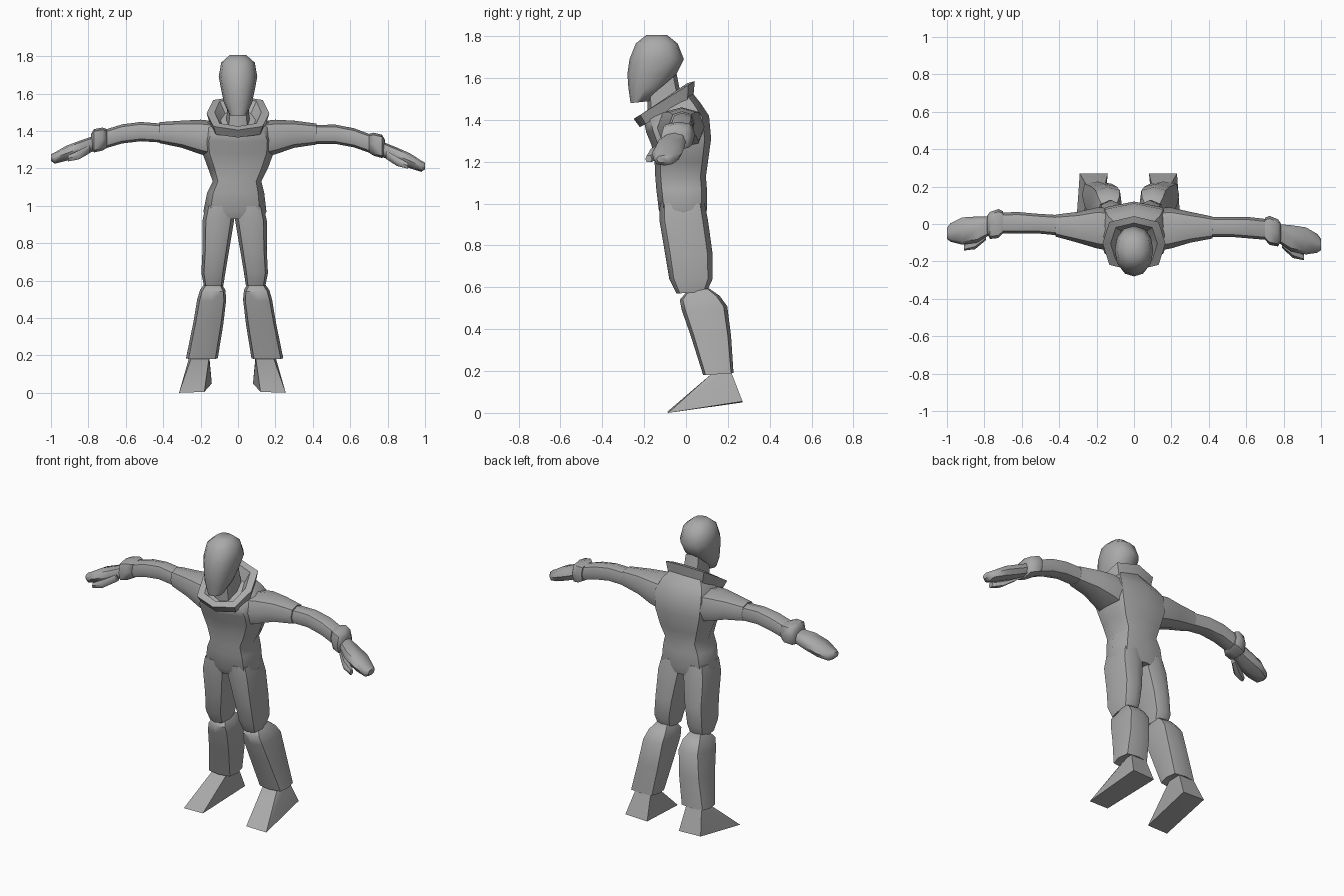
import bpy, bmesh, math
from mathutils import Vector

grey = bpy.data.materials.new("cloth_grey")
grey.diffuse_color = (0.4, 0.4, 0.4, 1)


def finish(bm, name, angle=50):
    bmesh.ops.recalc_face_normals(bm, faces=bm.faces[:])
    me = bpy.data.meshes.new(name)
    bm.to_mesh(me)
    bm.free()
    me.materials.append(grey)
    ob = bpy.data.objects.new(name, me)
    bpy.context.collection.objects.link(ob)
    bpy.ops.object.select_all(action='DESELECT')
    ob.select_set(True)
    bpy.context.view_layer.objects.active = ob
    bpy.ops.object.shade_smooth_by_angle(angle=math.radians(angle))
    return ob


def unit_ring(n, p):
    """Rounded-box outline inside the square from -1 to 1."""
    out = []
    for i in range(n):
        a = 2 * math.pi * i / n
        c, s = math.cos(a), math.sin(a)
        out.append((math.copysign(abs(c) ** p, c), math.copysign(abs(s) ** p, s)))
    return out


def loft(name, rings, angle=50, closed=False):
    bm = bmesh.new()
    vs = [[bm.verts.new(p) for p in r] for r in rings]
    n = len(vs[0])
    pairs = list(zip(vs, vs[1:])) + ([(vs[-1], vs[0])] if closed else [])
    for a, b in pairs:
        for i in range(n):
            j = (i + 1) % n
            bm.faces.new((a[i], a[j], b[j], b[i]))
    if not closed:
        bm.faces.new(vs[0][::-1])
        bm.faces.new(vs[-1])
    return finish(bm, name, angle)


def upright(name, rows, n=8, p=0.7, closed=False, angle=50):
    """Rows of x0, x1, y0, y1, z at the front, z at the back."""
    rings = []
    for x0, x1, y0, y1, zf, zb in rows:
        rings.append([((x0 + x1) / 2 + u * (x1 - x0) / 2,
                       (y0 + y1) / 2 + v * (y1 - y0) / 2,
                       (zf + zb) / 2 + v * (zb - zf) / 2) for u, v in unit_ring(n, p)])
    return loft(name, rings, angle, closed)


def sideways(name, side, rows, n=8, p=0.8):
    """Rows of distance from the middle, y0, y1, z0, z1; the +x arm hangs lower and further forward."""
    rings = []
    for x, y0, y1, z0, z1 in rows:
        k = max(0, x - 0.3) / 0.7 if side > 0 else 0
        rings.append([(side * x, (y0 + y1) / 2 + u * (y1 - y0) / 2 - 0.06 * k,
                       (z0 + z1) / 2 + v * (z1 - z0) / 2 - 0.045 * k)
                      for u, v in unit_ring(n, p)])
    return loft(name, rings)


# torso from hips to neck opening
upright("torso", [
    (-.17, .135, -.11, .09, .93, .93), (-.185, .152, -.13, .10, .97, .97),
    (-.165, .14, -.142, .10, 1.07, 1.07), (-.135, .125, -.147, .095, 1.13, 1.13),
    (-.16, .16, -.15, .105, 1.20, 1.20), (-.195, .195, -.165, .12, 1.28, 1.31),
    (-.20, .20, -.19, .11, 1.34, 1.42), (-.175, .175, -.20, .07, 1.39, 1.48),
    (-.13, .13, -.19, .03, 1.41, 1.53)])

# head and neck
upright("head", [
    (-.045, .045, -.265, -.17, 1.48, 1.49), (-.075, .075, -.275, -.11, 1.55, 1.55),
    (-.09, .09, -.28, -.045, 1.62, 1.62), (-.103, .103, -.27, -.01, 1.69, 1.69),
    (-.09, .09, -.24, -.04, 1.765, 1.765), (-.045, .045, -.19, -.09, 1.805, 1.805)],
    n=12, p=0.9, angle=70)
upright("neck", [(-.065, .065, -.18, -.01, 1.38, 1.45),
                 (-.055, .055, -.185, -.045, 1.5, 1.62)], n=8)

# tilted stand-up collar
upright("collar", [
    (-.15, .15, -.22, .035, 1.365, 1.51), (-.168, .168, -.25, .042, 1.405, 1.585),
    (-.125, .125, -.215, .005, 1.425, 1.575), (-.085, .085, -.185, -.02, 1.39, 1.50)],
    closed=True, angle=35)

for side, tag in ((-1, "right"), (1, "left")):
    # short sleeve overlapping the forearm sleeve
    sideways(tag + "_shoulder_sleeve", side, [
        (.10, -.15, .085, 1.25, 1.45), (.20, -.13, .088, 1.275, 1.46),
        (.30, -.10, .065, 1.31, 1.455), (.42, -.067, .05, 1.335, 1.447)])
    sideways(tag + "_forearm", side, [
        (.36, -.065, .045, 1.335, 1.435), (.52, -.05, .055, 1.345, 1.448),
        (.62, -.05, .064, 1.333, 1.435), (.75, -.05, .06, 1.295, 1.395)])
    sideways(tag + "_cuff", side, [
        (.70, -.05, .068, 1.31, 1.41), (.725, -.075, .08, 1.295, 1.418),
        (.77, -.08, .065, 1.285, 1.41), (.785, -.05, .045, 1.30, 1.385)], p=0.6)
    # mitten hand and thumb
    sideways(tag + "_hand", side, [
        (.75, -.045, .04, 1.30, 1.38), (.84, -.10, .04, 1.265, 1.35),
        (.92, -.11, .035, 1.24, 1.32), (.98, -.095, .005, 1.225, 1.285),
        (1.0, -.08, -.02, 1.24, 1.275)])
    sideways(tag + "_thumb", side, [
        (.79, -.085, -.04, 1.28, 1.33), (.85, -.135, -.07, 1.245, 1.30),
        (.91, -.142, -.11, 1.235, 1.27)], n=6)

    # legs: rows of inner x, outer x, y0, y1, z
    def leg(name, rows, shift=-.018, **kw):
        upright(name, [(side * a + shift, side * b + shift, y0, y1, zf, zb)
                       for a, b, y0, y1, zf, zb in rows], **kw)

    leg(tag + "_thigh", [
        (-.005, .155, -.125, .09, 1.0, 1.0), (.003, .172, -.127, .105, .92, .92),
        (.03, .172, -.10, .127, .76, .76), (.05, .178, -.08, .127, .64, .64),
        (.06, .165, -.045, .10, .57, .58)])
    leg(tag + "_lower_trouser", [
        (.07, .16, .0, .11, .575, .595), (.05, .185, -.03, .16, .54, .56),
        (.045, .20, -.02, .197, .49, .51), (.06, .222, .022, .215, .37, .37),
        (.09, .26, .082, .227, .18, .19), (.11, .24, .11, .21, .19, .19)], p=0.5)

    # wedge shaped shoe
    bm = bmesh.new()
    pts = [(.15, -.09, .005), (.285, -.085, 0), (.11, .27, .05), (.26, .27, .055),
           (.125, .12, .185), (.22, .12, .185), (.125, .21, .21), (.225, .21, .21)]
    for x, y, z in pts:
        bm.verts.new((side * x - .03, y, z))
    bmesh.ops.convex_hull(bm, input=bm.verts[:])
    finish(bm, tag + "_shoe", 40)
